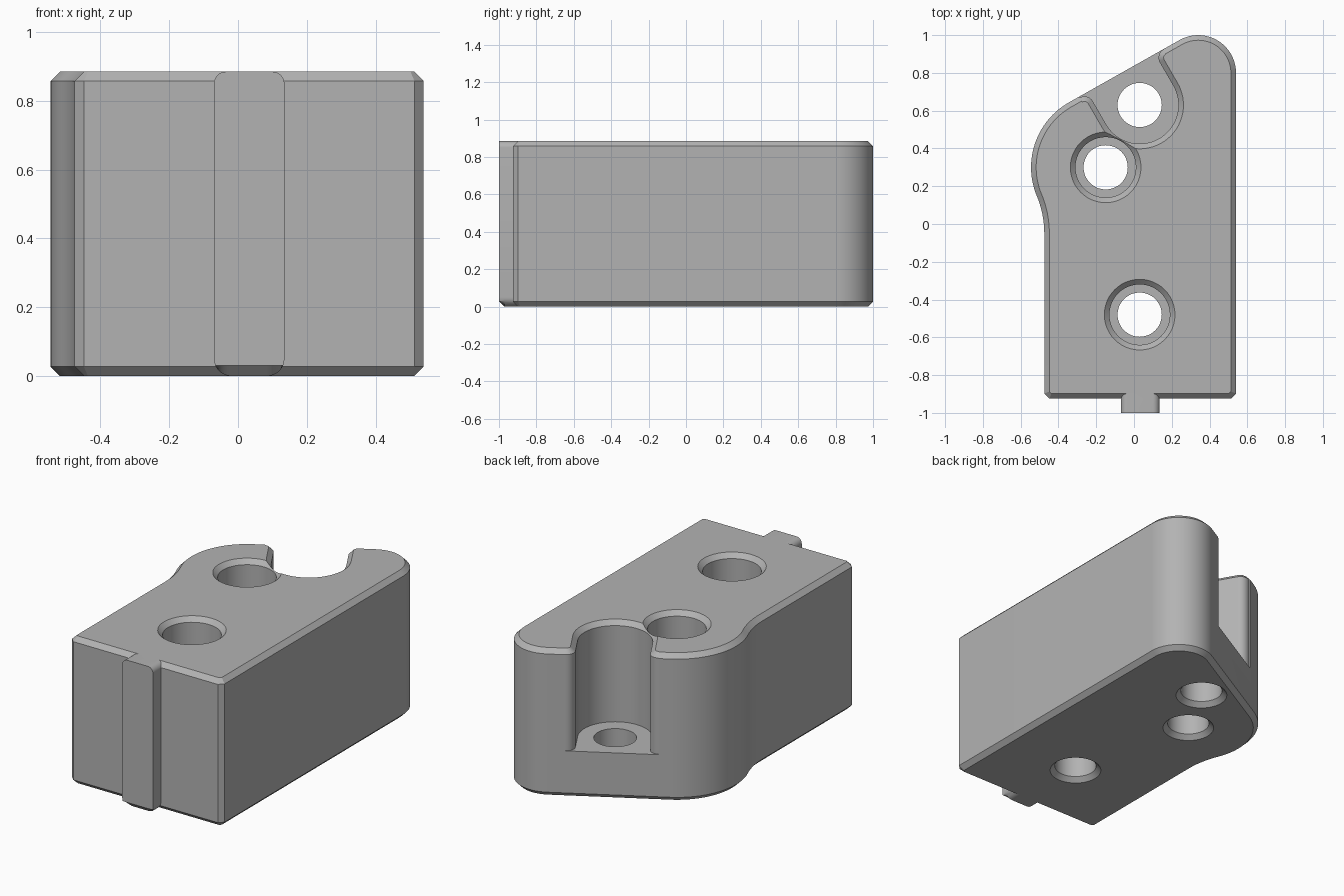
import bpy
import bmesh
from math import sin, cos, pi, radians, atan2, tan, hypot
from mathutils import Vector

cube = bpy.data.objects.get("Cube")
if cube:
    bpy.data.objects.remove(cube, do_unlink=True)

grey = bpy.data.materials.new("plain grey")
grey.use_nodes = True
GREY = (0.45, 0.45, 0.45, 1)
grey.diffuse_color = GREY
grey.node_tree.nodes["Principled BSDF"].inputs["Base Color"].default_value = GREY

TOP = 0.885           # overall height
CH = 0.027            # edge chamfer
BORE, SEAT = 0.117, 0.16
FLOOR = 0.28          # depth of the pocket and counterbores
FRONT, LEFT, RIGHT = -0.925, 0.54, -0.475


def arc(cx, cy, r, a0, a1, n=20):
    """Points on an arc, angles in radians."""
    return [(cx + r * cos(a0 + (a1 - a0) * i / n),
             cy + r * sin(a0 + (a1 - a0) * i / n)) for i in range(n + 1)]


def loft(name, rings):
    """Closed solid through matching rings of 3D points."""
    bm = bmesh.new()
    loops = [[bm.verts.new(p) for p in ring] for ring in rings]
    n = len(loops[0])
    for low, high in zip(loops, loops[1:]):
        for i in range(n):
            j = (i + 1) % n
            bm.faces.new((low[i], low[j], high[j], high[i]))
    bm.faces.new(loops[0][::-1])
    bm.faces.new(loops[-1])
    bmesh.ops.recalc_face_normals(bm, faces=bm.faces)
    mesh = bpy.data.meshes.new(name)
    bm.to_mesh(mesh)
    bm.free()
    mesh.materials.append(grey)
    ob = bpy.data.objects.new(name, mesh)
    bpy.context.collection.objects.link(ob)
    return ob


def level(points, z):
    return [(x, y, z) for x, y in points]


def combine(target, other, operation):
    """Boolean another solid into the target, then discard it."""
    other.hide_render = True
    bpy.context.view_layer.objects.active = target
    mod = target.modifiers.new("combine", "BOOLEAN")
    mod.operation = operation
    mod.solver = "EXACT"
    mod.object = other
    bpy.ops.object.modifier_apply(modifier=mod.name)
    bpy.data.objects.remove(other, do_unlink=True)


# Body outline, inset by d
def outline(d):
    lobe, hollow_r, hollow_y = 0.395, 0.515, -0.05
    lx, ly = -0.15, 0.30
    hx = RIGHT - hollow_r
    a = atan2(hollow_y - ly, hx - lx) + 2 * pi
    c = CH + d * tan(pi / 8)
    pts = [(LEFT - d, FRONT + c)]
    pts += arc(0.34, 0.80, 0.20 - d, 0, radians(120))
    pts += arc(lx, ly, lobe - d, radians(120), a, 32)
    pts += arc(hx, hollow_y, hollow_r + d, a - pi, 0, 10)[1:]
    pts += [(RIGHT + d, FRONT + c), (RIGHT + c, FRONT + d),
            (LEFT - c, FRONT + d)]
    return pts


body = loft("block_body", [level(outline(CH), 0), level(outline(0), CH),
                           level(outline(0), TOP - CH), level(outline(CH), TOP)])


# Front locating rib: rounded profile with a bevelled lower front edge
def rib_profile(y, lift=0):
    x0, x1, r, b = -0.07, 0.135, 0.035, 0.05
    pts = (arc(x1 - r, TOP - r, r, 0, pi / 2, 8) + arc(x0 + r, TOP - r, r, pi / 2, pi, 8)
           + arc(x0 + b, b, b, pi, 1.5 * pi, 8) + arc(x1 - b, b, b, 1.5 * pi, 2 * pi, 8))
    return [(x, y, max(z, lift)) for x, z in pts]


rib = loft("locating_rib", [rib_profile(-1.0, 0.03), rib_profile(-0.97),
                            rib_profile(-0.85)])
combine(body, rib, "UNION")


# Stepped bolt holes, chamfered at both ends
def hole(x, y, upper):
    e = 0.01
    steps = [(BORE + CH + e, -e), (BORE, CH)] + upper
    return loft("hole_cutter",
                [level(arc(x, y, r, 0, 2 * pi, 48)[:-1], z) for r, z in steps])


counterbore = [(BORE, FLOOR), (SEAT, FLOOR), (SEAT, TOP - CH),
               (SEAT + CH + 0.01, TOP + 0.01)]
combine(body, hole(0.03, -0.48, counterbore), "DIFFERENCE")
combine(body, hole(-0.15, 0.30, counterbore), "DIFFERENCE")


# Open pocket facing the slanted rear side, widened by e
def pocket(e):
    r, f, mouth = 0.205, 0.05, 0.192
    side = arc(r + f, mouth - f, f - e, pi, pi / 2, 10) + [(r + f, 0.4)]
    pts = arc(0, 0, r + e, pi, 2 * pi, 40) + side
    pts += [(-u, n) for u, n in reversed(side)]
    c, s = cos(pi / 6), sin(pi / 6)
    return [(0.03 + u * c - n * s, 0.63 + u * s + n * c) for u, n in pts]


cutter = loft("pocket_cutter", [level(pocket(0), FLOOR), level(pocket(0), TOP - CH),
                                level(pocket(CH + 0.005), TOP + 0.005)])
combine(body, cutter, "DIFFERENCE")
combine(body, hole(0.03, 0.63, [(BORE, FLOOR + 0.05)]), "DIFFERENCE")

# Smooth curved walls, keep the chamfers crisp
bpy.ops.object.select_all(action="DESELECT")
body.select_set(True)
bpy.context.view_layer.objects.active = body
bpy.ops.object.shade_smooth_by_angle(angle=radians(25))
